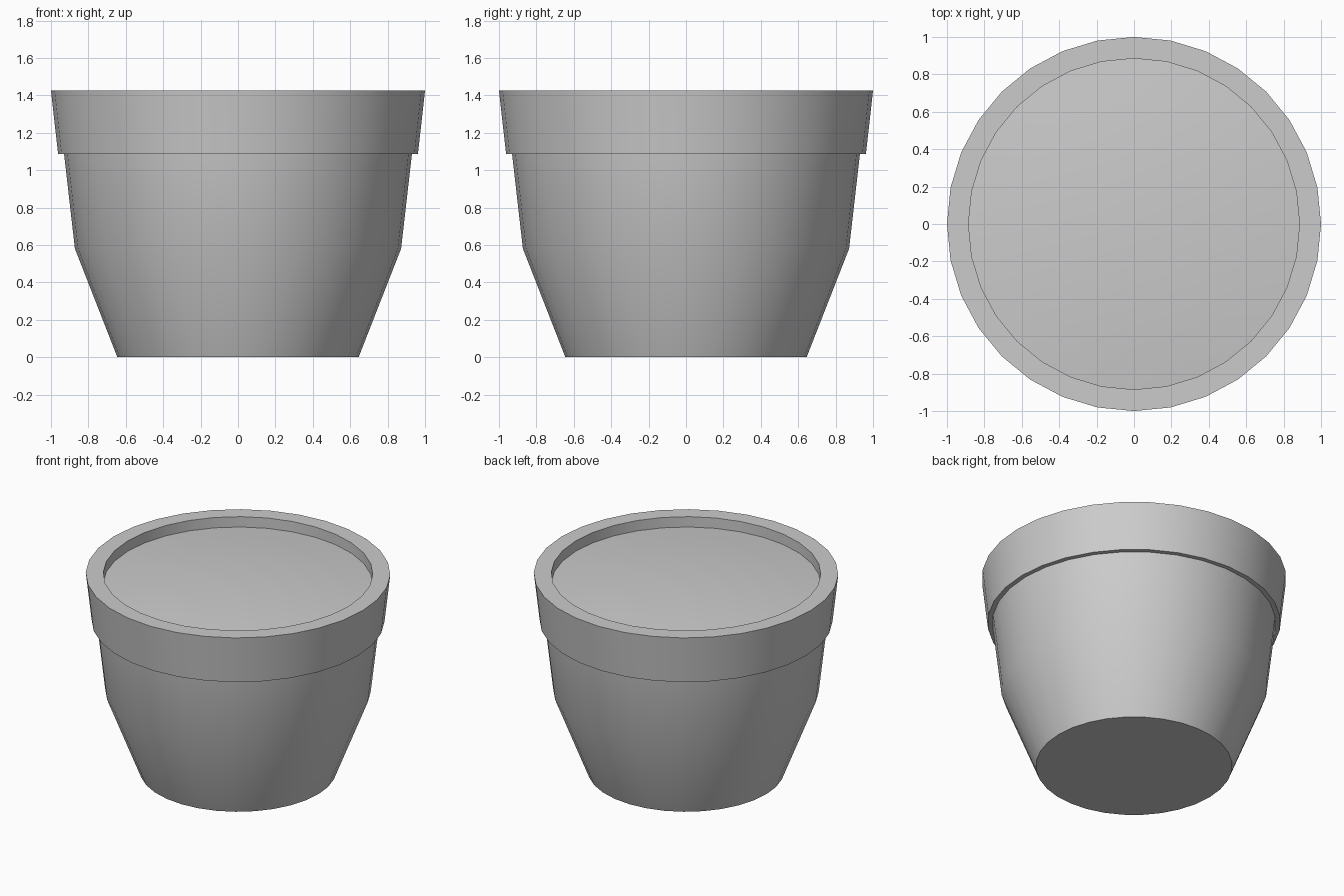
import bpy
import bmesh
from math import cos, sin, pi, radians

if "Cube" in bpy.data.objects:
    bpy.data.objects.remove(bpy.data.objects["Cube"])

SIDES = 32


def lathe(name, profile):
    """Revolve (radius, z) points around z; radius 0 makes a pole."""
    bm = bmesh.new()
    rings = []
    for r, z in profile:
        if r == 0:
            rings.append([bm.verts.new((0, 0, z))])
        else:
            rings.append([bm.verts.new((r * cos(2 * pi * i / SIDES),
                                        r * sin(2 * pi * i / SIDES), z))
                          for i in range(SIDES)])
    for a, b in zip(rings, rings[1:]):
        for i in range(SIDES):
            j = (i + 1) % SIDES
            if len(a) == 1:
                bm.faces.new((a[0], b[j], b[i]))
            elif len(b) == 1:
                bm.faces.new((a[i], a[j], b[0]))
            else:
                bm.faces.new((a[i], a[j], b[j], b[i]))
    mesh = bpy.data.meshes.new(name)
    bm.to_mesh(mesh)
    bm.free()
    obj = bpy.data.objects.new(name, mesh)
    bpy.context.collection.objects.link(obj)
    bpy.ops.object.select_all(action='DESELECT')
    obj.select_set(True)
    bpy.context.view_layer.objects.active = obj
    bpy.ops.object.shade_smooth_by_angle(angle=radians(30))
    return obj


# Pot: base, kinked body, overhanging collar, inner lip
SOIL_Z, SOIL_R = 1.35, 0.885
lathe("pot", [(0, 0), (0.645, 0), (0.872, 0.58), (0.93, 1.087),
              (0.962, 1.087), (1.0, 1.425), (SOIL_R, 1.425), (SOIL_R, SOIL_Z)])

# Soil: shallow dome filling the pot just below the lip
RISE, STEPS = 0.05, 4
lathe("soil", [(SOIL_R * (1 - k / STEPS), SOIL_Z + RISE * (1 - (1 - k / STEPS) ** 2))
               for k in range(STEPS + 1)])
